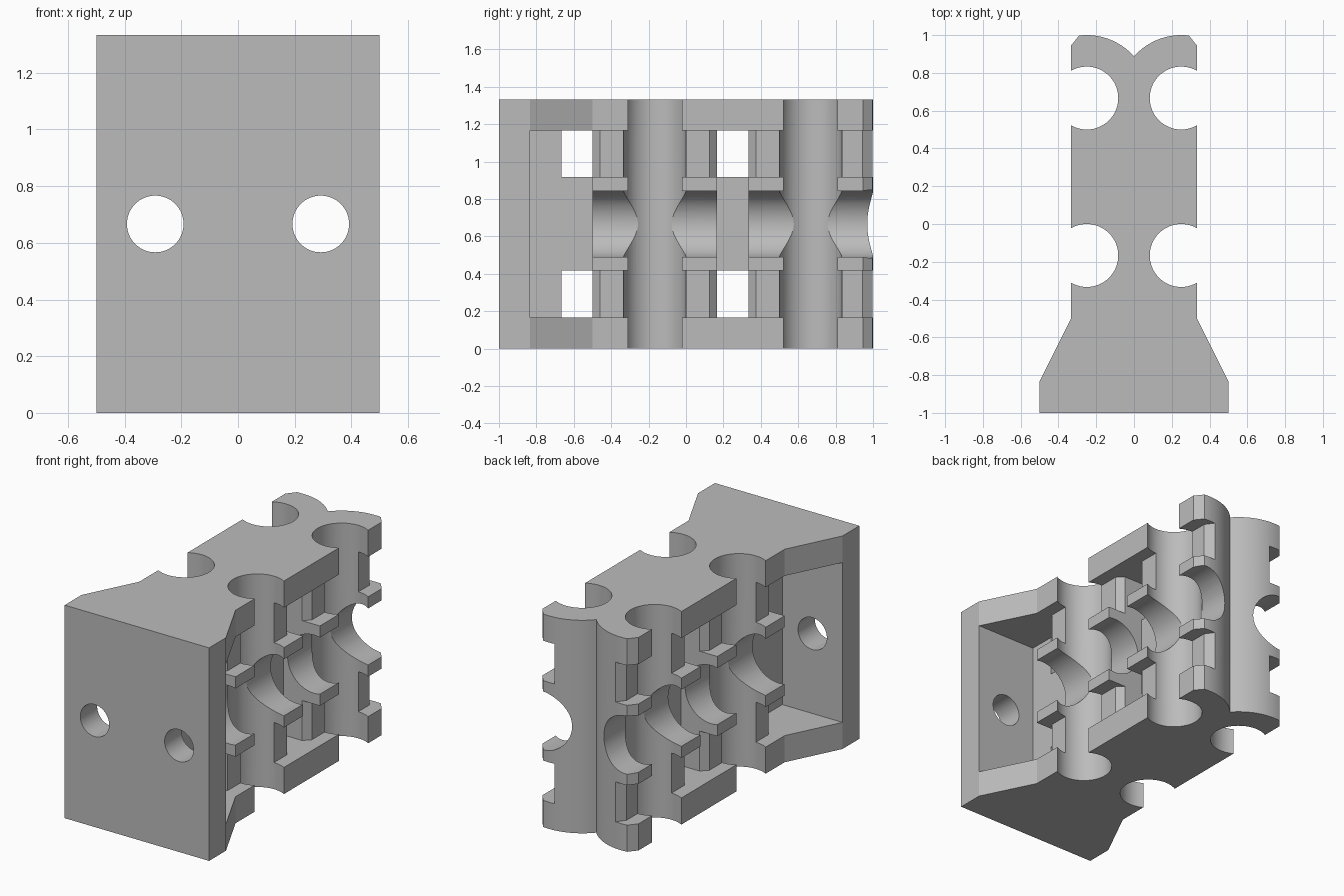
import bpy
import bmesh
from math import sin, cos, radians, acos, degrees

cube = bpy.data.objects.get("Cube")
if cube:
    bpy.data.objects.remove(cube, do_unlink=True)

T = 1 / 6                 # basic wall thickness
H = 8 * T                 # full height
BORE_X = 0.25             # vertical bores sit either side of the web
BORE_YS = (-T, 4 * T)

grey = bpy.data.materials.new("plain grey")
grey.use_nodes = True
grey.diffuse_color = (0.5, 0.5, 0.5, 1)
grey.node_tree.nodes["Principled BSDF"].inputs["Base Color"].default_value = (0.5, 0.5, 0.5, 1)


def prism(name, outline, z0, z1):
    """Extrude an xy outline from z0 to z1."""
    bm = bmesh.new()
    face = bm.faces.new([bm.verts.new((x, y, z0)) for x, y in outline])
    top = bmesh.ops.extrude_face_region(bm, geom=[face])["geom"]
    bmesh.ops.translate(bm, vec=(0, 0, z1 - z0),
                        verts=[v for v in top if isinstance(v, bmesh.types.BMVert)])
    bmesh.ops.recalc_face_normals(bm, faces=bm.faces)
    mesh = bpy.data.meshes.new(name)
    bm.to_mesh(mesh)
    bm.free()
    obj = bpy.data.objects.new(name, mesh)
    mesh.materials.append(grey)
    bpy.context.collection.objects.link(obj)
    return obj


def box(name, x0, x1, y0, y1, z0, z1):
    return prism(name, [(x0, y0), (x1, y0), (x1, y1), (x0, y1)], z0, z1)


def arc(cx, cy, r, a0, a1, steps):
    angles = [radians(a0 + (a1 - a0) * i / steps) for i in range(steps + 1)]
    return [(cx + r * cos(a), cy + r * sin(a)) for a in angles]


def rod(name, x, z, r, y0, y1):
    """Cylinder lying along y."""
    obj = prism(name, arc(x, -z, r, 0, 354.375, 63), y0, y1)
    for v in obj.data.vertices:
        px, py, pz = v.co
        v.co = (px, pz, -py)
    return obj


def cut(target, cutter):
    cutter.hide_render = True
    mod = target.modifiers.new("cut", 'BOOLEAN')
    mod.operation = 'DIFFERENCE'
    mod.solver = 'EXACT'
    mod.object = cutter
    bpy.context.view_layer.objects.active = target
    bpy.ops.object.modifier_apply(modifier=mod.name)
    bpy.data.objects.remove(cutter, do_unlink=True)


# Main body: flared front plate, two bores per side, lobed back end
half = [(0.5, -1), (0.5, -5 * T), (2 * T, -0.5)]
for y in BORE_YS:
    half += arc(BORE_X, y, T, -60, -300, 40)
half += [(2 * T, 0.945)]
half += arc(BORE_X, BORE_YS[1], 2 * T, 83, degrees(acos(-0.75)), 16)
half[-1] = (0, half[-1][1])
body = prism("clamp_body", half + [(-x, y) for x, y in half[-2::-1]], 0, H)

# Outline of the strap slots: shallow, with chamfered dips beside the web
C = 0.04
slot = [(0.7, -0.7), (0.7, 1.1), (BORE_X - 0.1, 1.1), (BORE_X - C, 1.0),
        (BORE_X, 0.945), (BORE_X, 2 * T + C), (BORE_X - C, 2 * T),
        (BORE_X - C, T), (BORE_X, T - C), (BORE_X, -0.5 + C),
        (BORE_X - C, -0.5), (BORE_X - C, -0.7)]
bands = ((T, 2.5 * T), (5.5 * T, 7 * T))

for s in (1, -1):
    # Deep pockets down to the central web
    for y0, y1 in ((-5 * T, -0.5), (T, 2 * T)):
        cut(body, box("pocket", s * T / 2, s * 0.7, y0, y1, T, 7 * T))
    # Strap slots above and below the long grooves
    for z0, z1 in bands:
        cut(body, prism("slot", [(s * x, y) for x, y in slot], z0, z1))
    # Long groove and screw hole through the front plate
    cut(body, rod("groove", s * 0.292, H / 2, 0.182, -0.5, 1.2))
    cut(body, rod("screw_hole", s * 0.292, H / 2, 0.1, -1.1, -0.7))

# Windows through the web
for y0, y1 in ((-4 * T, -0.5), (T, 2 * T)):
    for z0, z1 in bands:
        cut(body, box("window", -0.12, 0.12, y0, y1, z0, z1))

bpy.ops.object.select_all(action='DESELECT')
body.select_set(True)
bpy.context.view_layer.objects.active = body
bpy.ops.object.shade_smooth_by_angle(angle=radians(25))
